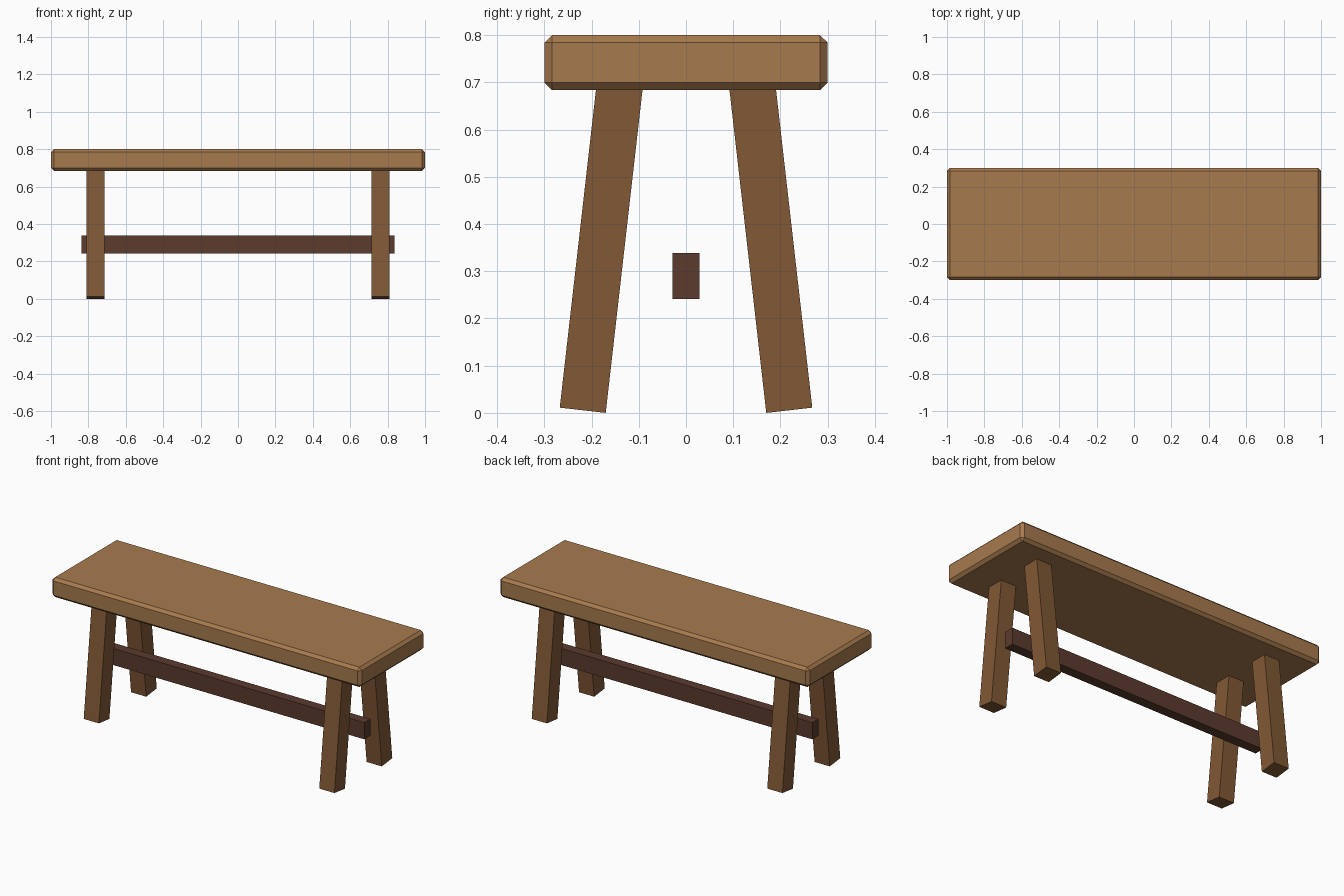
import bpy, bmesh, math
from mathutils import Matrix, Vector

if "Cube" in bpy.data.objects:
    bpy.data.objects.remove(bpy.data.objects["Cube"])


def material(name, rgb):
    m = bpy.data.materials.new(name)
    m.diffuse_color = (*rgb, 1.0)
    m.use_nodes = True
    m.node_tree.nodes["Principled BSDF"].inputs["Base Color"].default_value = m.diffuse_color
    return m


light_wood = material("light wood", (0.39, 0.195, 0.077))
mid_wood = material("medium wood", (0.22, 0.098, 0.036))
dark_wood = material("dark wood", (0.105, 0.043, 0.027))


def box(name, size, matrix, mat, bevel=0.0):
    bm = bmesh.new()
    bmesh.ops.create_cube(bm, size=1.0, matrix=Matrix.Diagonal((*size, 1.0)))
    if bevel:
        bmesh.ops.bevel(bm, geom=bm.edges[:], offset=bevel, segments=1,
                        affect='EDGES', profile=0.5)
    bm.transform(matrix)
    mesh = bpy.data.meshes.new(name)
    bm.to_mesh(mesh)
    bm.free()
    mesh.materials.append(mat)
    obj = bpy.data.objects.new(name, mesh)
    bpy.context.collection.objects.link(obj)
    return obj


# Thick seat plank with chamfered edges
box("seat", (2.0, 0.6, 0.116), Matrix.Translation((0, 0, 0.742)),
    light_wood, bevel=0.016)

# Four splayed square legs, cut square to their own axis
LEG_W, LEG_L, TILT = 0.098, 0.71, math.radians(6.5)
for side, sy in (("front", -1), ("back", 1)):
    for end, sx in (("left", -1), ("right", 1)):
        rot = Matrix.Rotation(sy * TILT, 4, 'X')
        # inner bottom corner rests on the ground at y = 0.17
        corner = rot @ Vector((0, -sy * LEG_W / 2, -LEG_L / 2))
        centre = Vector((sx * 0.762, sy * 0.17, 0)) - Vector((0, corner.y, corner.z))
        box(f"{side}_{end}_leg", (LEG_W, LEG_W, LEG_L),
            Matrix.Translation(centre) @ rot, mid_wood)

# Long centre stretcher
box("stretcher", (1.676, 0.058, 0.097), Matrix.Translation((0, 0, 0.29)), dark_wood)
